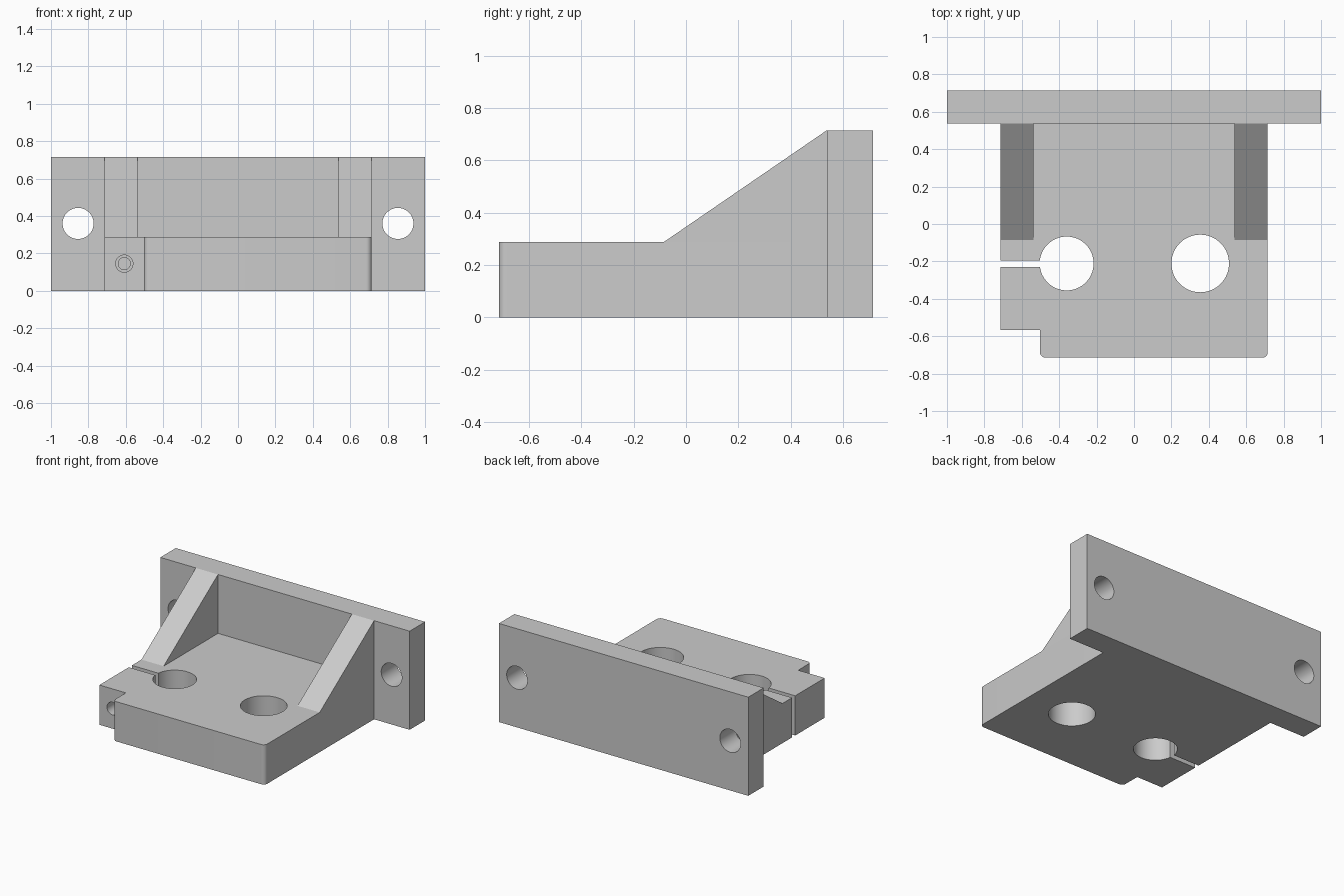
import bpy
import bmesh
from math import radians
from mathutils import Matrix, Vector

old = bpy.data.objects.get("Cube")
if old:
    bpy.data.objects.remove(old, do_unlink=True)

# Single grey finish
grey = bpy.data.materials.new("plain grey")
grey.use_nodes = True
colour = (0.6, 0.6, 0.6, 1)
grey.diffuse_color = colour
grey.node_tree.nodes["Principled BSDF"].inputs["Base Color"].default_value = colour

# Main dimensions
SIDE, PLATE_FRONT, BACK = 0.715, 0.538, 0.715
DECK, TOP = 0.288, 0.715
HOLE_Y, SCREW_X, SCREW_Z = -0.211, -0.608, 0.145


def add_object(name, bm):
    bmesh.ops.recalc_face_normals(bm, faces=bm.faces)
    mesh = bpy.data.meshes.new(name)
    bm.to_mesh(mesh)
    bm.free()
    mesh.materials.append(grey)
    obj = bpy.data.objects.new(name, mesh)
    bpy.context.collection.objects.link(obj)
    return obj


def prism(name, points, offset, round_corners=(), radius=0.03):
    """Extrude a closed 3D outline, rounding the chosen corner edges."""
    bm = bmesh.new()
    face = bm.faces.new([bm.verts.new(p) for p in points])
    extruded = bmesh.ops.extrude_face_region(bm, geom=[face])["geom"]
    moved = [v for v in extruded if isinstance(v, bmesh.types.BMVert)]
    bmesh.ops.translate(bm, verts=moved, vec=offset)
    if round_corners:
        direction = Vector(offset).normalized()
        edges = []
        for e in bm.edges:
            a, b = e.verts
            along = abs((b.co - a.co).normalized().dot(direction)) > 0.99
            if along and any((a.co - Vector(points[i])).length < 0.001 or
                             (b.co - Vector(points[i])).length < 0.001
                             for i in round_corners):
                edges.append(e)
        bmesh.ops.bevel(bm, geom=edges, offset=radius, segments=8,
                        profile=0.5, affect='EDGES')
    return add_object(name, bm)


def box(name, x0, x1, y0, y1, z0, z1):
    outline = [(x0, y0, z0), (x1, y0, z0), (x1, y1, z0), (x0, y1, z0)]
    return prism(name, outline, (0, 0, z1 - z0))


def rod(name, centre, radius, length, axis):
    bm = bmesh.new()
    turn = Matrix.Rotation(radians(90), 4, 'X') if axis == 'Y' else Matrix()
    bmesh.ops.create_cone(bm, cap_ends=True, segments=64, radius1=radius,
                          radius2=radius, depth=length,
                          matrix=Matrix.Translation(centre) @ turn)
    return add_object(name, bm)


def cut(obj, cutters):
    bpy.context.view_layer.objects.active = obj
    for cutter in cutters:
        cutter.hide_render = True
        mod = obj.modifiers.new("cut", 'BOOLEAN')
        mod.operation, mod.solver, mod.object = 'DIFFERENCE', 'EXACT', cutter
        bpy.ops.object.modifier_apply(modifier=mod.name)
        bpy.data.objects.remove(cutter, do_unlink=True)


def smooth(obj):
    bpy.ops.object.select_all(action='DESELECT')
    obj.select_set(True)
    bpy.context.view_layer.objects.active = obj
    bpy.ops.object.shade_smooth_by_angle(angle=radians(30))


# Base block with a stepped clamp corner and two rounded front corners
outline = [(-SIDE, PLATE_FRONT), (-SIDE, -0.567), (-0.503, -0.567),
           (-0.503, -SIDE), (SIDE, -SIDE), (SIDE, PLATE_FRONT)]
base = prism("base_block", [(x, y, 0) for x, y in outline], (0, 0, DECK),
             round_corners=(3, 4))

# Rod bores, clamp slot, and clamp screw hole with its narrower blind end
cut(base, [
    rod("clamp_bore", (-0.36, HOLE_Y, DECK / 2), 0.144, 1, 'Z'),
    rod("plain_bore", (0.354, HOLE_Y, DECK / 2), 0.154, 1, 'Z'),
    box("clamp_slot", -0.8, -0.45, -0.23, -0.194, -0.1, 0.4),
    rod("screw_clearance", (SCREW_X, -0.41, SCREW_Z), 0.046, 0.4, 'Y'),
    rod("screw_thread", (SCREW_X, -0.1, SCREW_Z), 0.032, 0.3, 'Y'),
])
smooth(base)

# Upright mounting plate with a bolt hole at each end
plate = box("mounting_plate", -1, 1, PLATE_FRONT, BACK, 0, TOP)
cut(plate, [rod("bolt_hole", (s * 0.855, 0.63, 0.36), 0.083, 0.5, 'Y')
            for s in (-1, 1)])
smooth(plate)

# Sloping gussets joining base to plate
for side, s in (("left", 1), ("right", -1)):
    triangle = [(s * SIDE, -0.085, DECK), (s * SIDE, PLATE_FRONT, DECK),
                (s * SIDE, PLATE_FRONT, TOP)]
    prism(side + "_gusset", triangle, (-s * 0.178, 0, 0))
